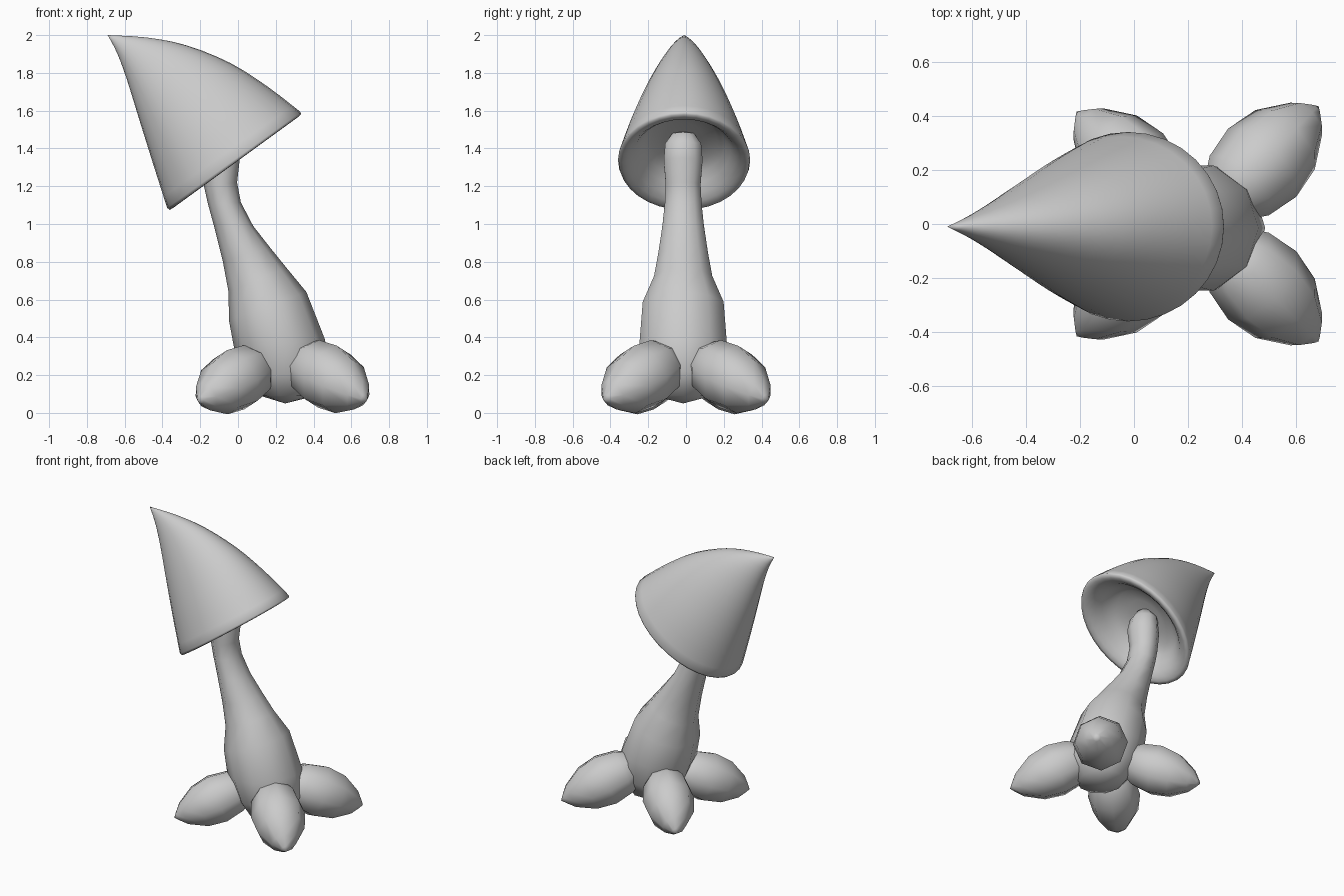
import bpy, bmesh, math
from mathutils import Vector

if "Cube" in bpy.data.objects:
    bpy.data.objects.remove(bpy.data.objects["Cube"])

mat = bpy.data.materials.new("plain grey")
mat.diffuse_color = (0.6, 0.6, 0.6, 1)
mat.use_nodes = True
mat.node_tree.nodes["Principled BSDF"].inputs["Base Color"].default_value = mat.diffuse_color


def smooth_rows(rows, n):
    """Catmull-Rom interpolation between table rows."""
    out = []
    for i in range(len(rows) - 1):
        p0, p1, p2 = rows[max(i - 1, 0)], rows[i], rows[i + 1]
        p3 = rows[min(i + 2, len(rows) - 1)]
        for k in range(n):
            t = k / n
            out.append(tuple(0.5 * (2 * b + (c - a) * t + (2 * a - 5 * b + 4 * c - d) * t * t
                                    + (3 * b - a - 3 * c + d) * t ** 3)
                             for a, b, c, d in zip(p0, p1, p2, p3)))
    return out + [rows[-1]]


def loft(name, rings, sides, angle=180):
    """Skin rings, each given as centre, half-axis and second half-axis."""
    bm = bmesh.new()
    prev = None
    for c, a, b in rings:
        ring = []
        for i in range(sides):
            t = 2 * math.pi * i / sides
            ring.append(bm.verts.new(c + a * math.cos(t) + b * math.sin(t)))
        if prev:
            for i in range(sides):
                j = (i + 1) % sides
                bm.faces.new((prev[i], prev[j], ring[j], ring[i]))
        prev = ring
    bmesh.ops.remove_doubles(bm, verts=bm.verts[:], dist=0.0005)
    bmesh.ops.recalc_face_normals(bm, faces=bm.faces[:])
    me = bpy.data.meshes.new(name)
    bm.to_mesh(me)
    bm.free()
    me.materials.append(mat)
    ob = bpy.data.objects.new(name, me)
    bpy.context.collection.objects.link(ob)
    bpy.context.view_layer.objects.active = ob
    ob.select_set(True)
    bpy.ops.object.shade_smooth_by_angle(angle=math.radians(angle))
    ob.select_set(False)
    return ob


def side_rings(rows, y):
    """Rings from left x, left z, right x, right z, half depth."""
    out = []
    for lx, lz, rx, rz, h in rows:
        l, r = Vector((lx, y, lz)), Vector((rx, y, rz))
        out.append(((l + r) / 2, (r - l) / 2, Vector((0, h, 0))))
    return out


# Cap: leaning pointed cone with a thick lip and hollow underside
cap_top = smooth_rows([
    (-0.69, 2.0, -0.69, 2.0, 0),
    (-0.64, 1.905, -0.48, 1.987, 0.052),
    (-0.59, 1.77, -0.27, 1.945, 0.115),
    (-0.525, 1.56, -0.04, 1.852, 0.20),
    (-0.45, 1.32, 0.16, 1.725, 0.283),
    (-0.375, 1.085, 0.332, 1.592, 0.35)], 3)
centre, u, n = Vector((-0.02, 1.335)), Vector((0.352, 0.256)), Vector((-0.589, 0.808))
cap_under = []
for s, d in [(0.985, -0.01), (0.93, -0.012), (0.86, -0.002), (0.78, 0.025), (0.70, 0.065),
             (0.62, 0.105), (0.5, 0.135), (0.3, 0.15), (0, 0.155)]:
    l, r = centre - u * s + n * d, centre + u * s + n * d
    cap_under.append((l.x, l.y, r.x, r.y, 0.35 * s))
loft("cap", side_rings(cap_top + cap_under, -0.01), 32)

# Stem: bulbous base narrowing to a bent neck
loft("stem", side_rings([
    (0.25, 0.05, 0.25, 0.05, 0),
    (0.12, 0.09, 0.41, 0.09, 0.16),
    (0.04, 0.19, 0.485, 0.22, 0.225),
    (-0.02, 0.34, 0.46, 0.39, 0.243),
    (-0.048, 0.49, 0.362, 0.64, 0.225),
    (-0.05, 0.64, 0.255, 0.77, 0.162),
    (-0.08, 0.80, 0.17, 0.875, 0.138),
    (-0.13, 1.0, 0.08, 0.99, 0.115),
    (-0.16, 1.11, 0.015, 1.115, 0.102),
    (-0.18, 1.2, -0.005, 1.22, 0.097),
    (-0.19, 1.32, 0.01, 1.35, 0.108),
    (-0.18, 1.42, -0.01, 1.43, 0.10),
    (-0.14, 1.47, -0.05, 1.485, 0.06),
    (-0.095, 1.49, -0.095, 1.49, 0)], -0.015), 10)

# Feet: four pointed pods, mirrored around the stem
for sx, side in ((1, "right"), (-1, "left")):
    for sy, end in ((1, "back"), (-1, "front")):
        k = 1 if sx > 0 else 0.95
        tip = Vector((0.235 + sx * 0.447, sy * (0.435 if sx > 0 else 0.415),
                      0.067 if sx > 0 else 0.062))
        ax = Vector((-sx * 0.651, -sy * 0.651, 0.39 if sx > 0 else 0.37)).normalized()
        across = ax.cross(Vector((0, 0, 1))).normalized()
        up = across.cross(ax)
        rings = [(tip + ax * t * k, up * r * k, across * r * k) for t, r in
                 [(0, 0), (0.02, 0.026), (0.07, 0.083), (0.19, 0.155), (0.32, 0.178),
                  (0.45, 0.155), (0.54, 0.10), (0.59, 0)]]
        loft(f"{end}_{side}_foot", rings, 8)
